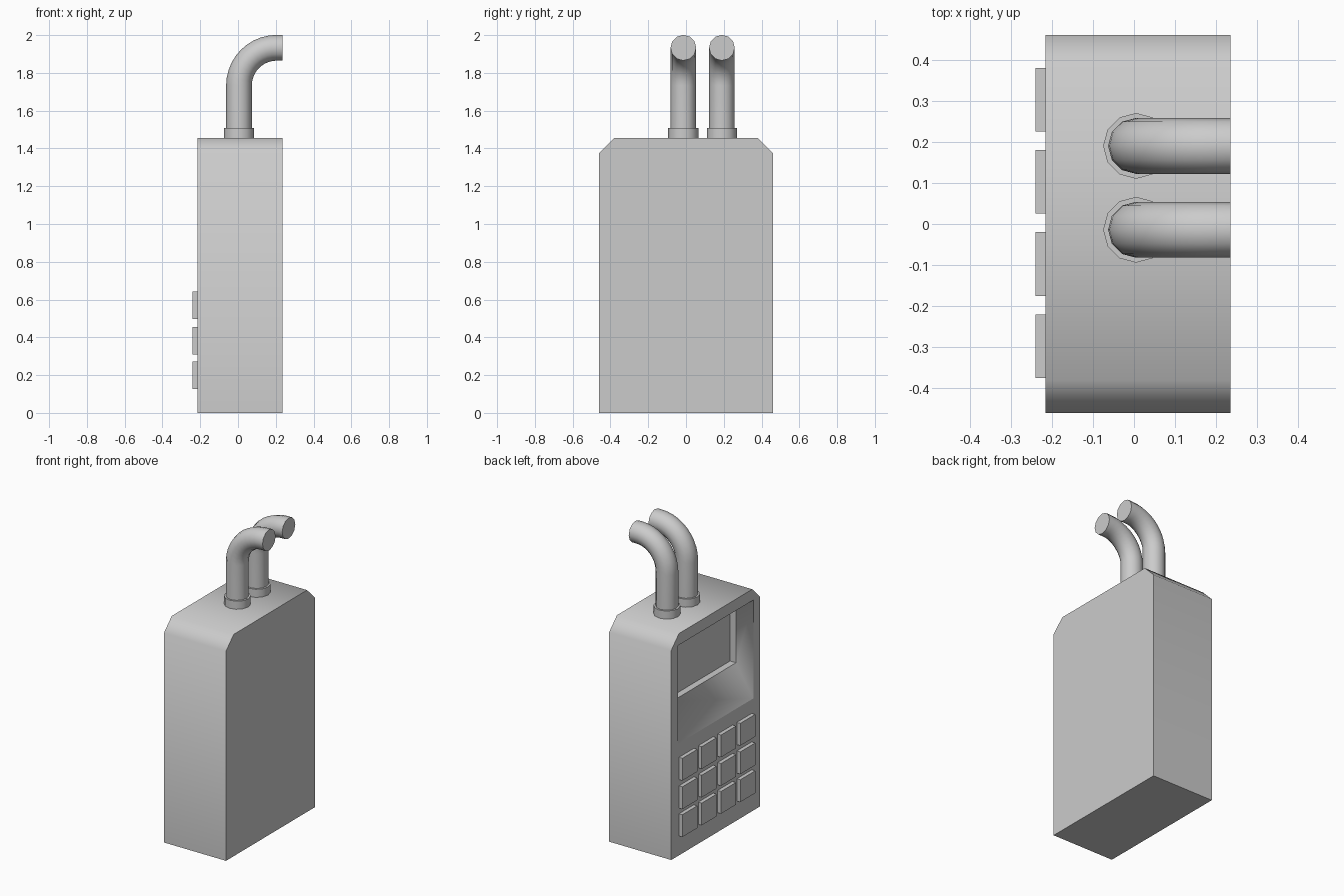
import bpy, bmesh, math
from mathutils import Vector

if "Cube" in bpy.data.objects:
    bpy.data.objects.remove(bpy.data.objects["Cube"], do_unlink=True)

grey = bpy.data.materials.new("plain grey")
grey.use_nodes = True
grey.diffuse_color = (0.6, 0.6, 0.6, 1)
grey.node_tree.nodes["Principled BSDF"].inputs["Base Color"].default_value = (0.6, 0.6, 0.6, 1)

FACE, BACK = -0.215, 0.235


def finish(bm, name):
    bmesh.ops.recalc_face_normals(bm, faces=bm.faces)
    mesh = bpy.data.meshes.new(name)
    bm.to_mesh(mesh)
    bm.free()
    mesh.materials.append(grey)
    obj = bpy.data.objects.new(name, mesh)
    bpy.context.collection.objects.link(obj)
    return obj


def smooth(obj, angle):
    bpy.ops.object.select_all(action='DESELECT')
    obj.select_set(True)
    bpy.context.view_layer.objects.active = obj
    bpy.ops.object.shade_smooth_by_angle(angle=math.radians(angle))


def loop(bm, x, points):
    return [bm.verts.new((x, y, z)) for y, z in points]


def rect(half, low, high):
    return [(-half, low), (half, low), (half, high), (-half, high)]


def bridge(bm, a, b):
    for i in range(len(a)):
        j = (i + 1) % len(a)
        bm.faces.new((a[i], a[j], b[j], b[i]))


# Body: chamfered case with a sloping display recess in the keypad side
bm = bmesh.new()
outline = [(-0.46, 0), (0.46, 0), (0.46, 1.375), (0.38, 1.455), (-0.38, 1.455), (-0.46, 1.375)]
front, back = loop(bm, FACE, outline), loop(bm, BACK, outline)
opening = loop(bm, FACE, rect(0.39, 0.735, 1.38))
rim = loop(bm, FACE + 0.083, rect(0.33, 0.97, 1.32))
panel = loop(bm, FACE + 0.126, rect(0.33, 0.97, 1.32))
bridge(bm, front, back)
bridge(bm, opening, rim)
bridge(bm, rim, panel)
bm.faces.new(back)
bm.faces.new(panel)
edges = [bm.edges.get((r[i], r[i - 1])) for r in (front, opening) for i in range(len(r))]
bmesh.ops.triangle_fill(bm, use_beauty=True, use_dissolve=False, edges=edges)
# Smooth shading only over the top chamfers and the recess corners
soft = {bm.edges.get(pair) for pair in list(zip(front, back))[2:] + list(zip(opening, rim))}
for f in bm.faces:
    f.smooth = True
for e in bm.edges:
    e.smooth = e in soft
finish(bm, "body")

# Keypad: three rows of four square keys
for row, z in enumerate((0.2, 0.383, 0.57)):
    for col in range(4):
        bm = bmesh.new()
        bmesh.ops.create_cube(bm, size=1)
        for v in bm.verts:
            v.co = Vector((v.co.x * 0.03 + FACE - 0.01, v.co.y * 0.155 + 0.3025 - col * 0.2, v.co.z * 0.146 + z))
        finish(bm, f"key_{row + 1}_{col + 1}")


# Pipes: upright tubes bending towards +x, each with a collar
def tube(name, path, radius, y, sides=12):
    bm = bmesh.new()
    rings = []
    for x, z, a in path:
        ring = []
        for k in range(sides):
            t = 2 * math.pi * k / sides
            u = radius * math.cos(t)
            ring.append(bm.verts.new((x - u * math.cos(a), y + radius * math.sin(t), z + u * math.sin(a))))
        rings.append(ring)
    for a, b in zip(rings, rings[1:]):
        bridge(bm, a, b)
    bm.faces.new(rings[0])
    bm.faces.new(rings[-1])
    smooth(finish(bm, name), 50)


PX, BEND, START, STEPS = 0.005, 0.2, 1.733, 10
path = [(PX, 1.45, 0)]
for i in range(STEPS + 1):
    a = math.pi / 2 * i / STEPS
    path.append((PX + BEND * (1 - math.cos(a)), START + BEND * math.sin(a), a))
path.append((BACK, START + BEND, math.pi / 2))
for side, y in (("front", -0.014), ("rear", 0.19)):
    tube(side + "_pipe", path, 0.068, y)
    tube(side + "_pipe_collar", [(PX, 1.45, 0), (PX, 1.508, 0)], 0.08, y)
